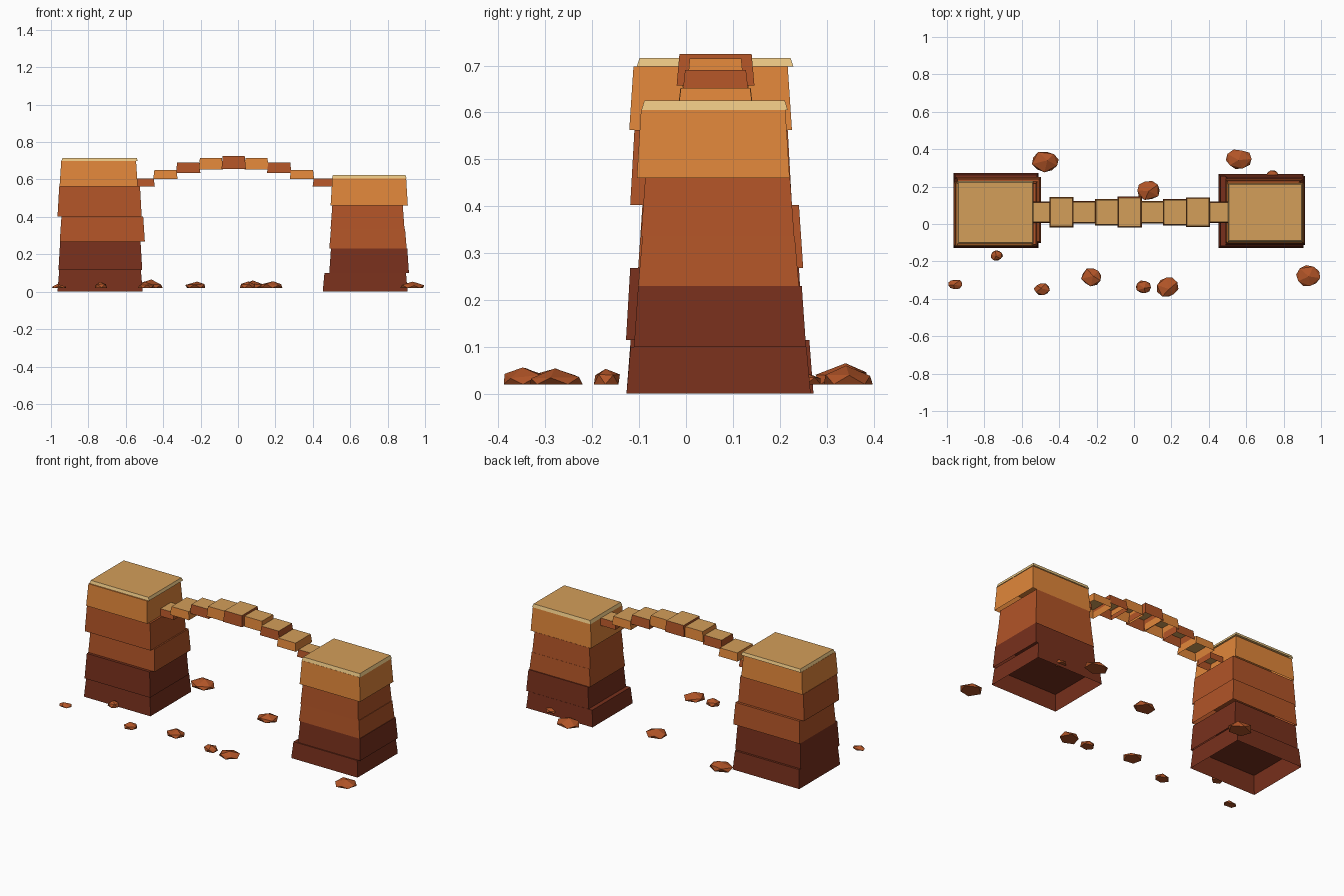
import bpy, bmesh, math, random

if "Cube" in bpy.data.objects:
    bpy.data.objects.remove(bpy.data.objects["Cube"])

random.seed(4)


def srgb(r, g, b):
    lin = lambda c: c / 12.92 if c <= 0.04045 else ((c + 0.055) / 1.055) ** 2.4
    return tuple(lin(c / 255) for c in (r, g, b)) + (1,)


def material(name, *rgb):
    m = bpy.data.materials.new(name)
    m.diffuse_color = srgb(*rgb)
    m.use_nodes = True
    m.node_tree.nodes["Principled BSDF"].inputs["Base Color"].default_value = m.diffuse_color
    return m


DARK = material("dark_red_stone", 120, 48, 28)
RUST = material("rust_stone", 177, 84, 39)
ORANGE = material("orange_stone", 224, 134, 58)
PALE = material("pale_rim", 232, 196, 130)
TAN = material("tan_top", 212, 159, 90)


def finish(bm, name, mats):
    me = bpy.data.meshes.new(name)
    bm.to_mesh(me)
    bm.free()
    for m in mats:
        me.materials.append(m)
    ob = bpy.data.objects.new(name, me)
    bpy.context.collection.objects.link(ob)
    return ob


def slab(name, x, y, z, inset, side, cap=None):
    """Box with an inset top and an open underside; optional second colour on top."""
    bm = bmesh.new()
    bmesh.ops.create_cube(bm, size=1)
    for v in bm.verts:
        top = v.co.z > 0
        i = inset if top else 0
        v.co = (x[1] - i if v.co.x > 0 else x[0] + i,
                y[1] - i if v.co.y > 0 else y[0] + i,
                z[1] if top else z[0])
    bm.normal_update()
    if cap:
        for f in bm.faces:
            if f.normal.z > 0.9:
                f.material_index = 1
    bmesh.ops.delete(bm, geom=[f for f in bm.faces if f.normal.z < -0.9],
                     context='FACES_ONLY')
    return finish(bm, name, [side, cap] if cap else [side])


# Layered towers: x0, x1, y0, y1 of each layer's base, then its z range
left = [(-.965, -.51, -.127, .272, 0, .115, DARK),
        (-.96, -.512, -.128, .25, .115, .268, DARK),
        (-.953, -.498, -.102, .25, .268, .402, RUST),
        (-.965, -.515, -.119, .226, .402, .563, RUST),
        (-.954, -.536, -.121, .226, .563, .698, ORANGE)]
right = [(.453, .907, -.127, .266, 0, .1, DARK),
         (.488, .914, -.111, .256, .1, .23, DARK),
         (.488, .902, -.102, .241, .23, .335, RUST),
         (.495, .89, -.096, .231, .335, .46, RUST),
         (.495, .908, -.105, .221, .46, .605, ORANGE)]
for side, layers in (("left", left), ("right", right)):
    for i, (x0, x1, y0, y1, z0, z1, m) in enumerate(layers):
        slab(f"{side}_tower_layer_{i + 1}", (x0, x1), (y0, y1), (z0, z1), .009, m)
slab("left_tower_cap", (-.944, -.536), (-.105, .229), (.698, .716), .006, PALE, TAN)
slab("right_tower_cap", (.502, .901), (-.095, .217), (.605, .625), .006, PALE, TAN)

# Stepped bridge of alternating blocks: half depth, bottom and top by distance from centre
half_depth = [.057, .081, .06, .071, .083, .061, .071, .08, .057]
heights = [(.657, .725), (.653, .715), (.635, .69), (.602, .652), (.562, .605)]
for i, hd in enumerate(half_depth):
    cx = -.023 + (i - 4) * .1217
    slab(f"bridge_block_{i + 1}", (cx - .065, cx + .065), (.063 - hd, .063 + hd),
         heights[abs(i - 4)], .006, ORANGE if i % 2 else RUST, TAN)

# Scattered rocks: x, y, radius x, radius y, top height
rocks = [(-.473, .333, .076, .06, .065), (.078, .18, .064, .053, .06),
         (.56, .345, .072, .056, .06), (.74, .257, .036, .034, .045),
         (-.735, -.168, .034, .028, .053), (-.957, -.322, .043, .027, .042),
         (-.492, -.35, .043, .036, .053), (-.225, -.283, .057, .05, .054),
         (.048, -.337, .043, .035, .055), (.178, -.337, .058, .058, .056),
         (.932, -.28, .064, .06, .054)]
for n, (x, y, rx, ry, top) in enumerate(rocks):
    bm = bmesh.new()
    count, rings = 5, []
    turn = random.uniform(0, math.tau)
    # Flat lower ring and a twisted, uneven upper ring
    for r, twist, z in ((.97, 0, .02), (.95, .5, .02 + (top - .02) * .5)):
        ring = []
        for k in range(count):
            a = turn + math.tau * (k + twist) / count
            s = r * random.uniform(.9, 1.08)
            dz = random.uniform(-.005, .005) if twist else 0
            ring.append(bm.verts.new((x + rx * s * math.cos(a), y + ry * s * math.sin(a), z + dz)))
        rings.append(ring)
    low, high = rings
    peak = bm.verts.new((x + rx * random.uniform(-.2, .2), y + ry * random.uniform(-.2, .2), top))
    bm.faces.new(low)
    for k in range(count):
        j = (k + 1) % count
        bm.faces.new((low[k], low[j], high[k]))
        bm.faces.new((low[j], high[j], high[k]))
        bm.faces.new((high[k], high[j], peak))
    bmesh.ops.recalc_face_normals(bm, faces=bm.faces)
    finish(bm, f"rock_{n + 1}", [RUST])
